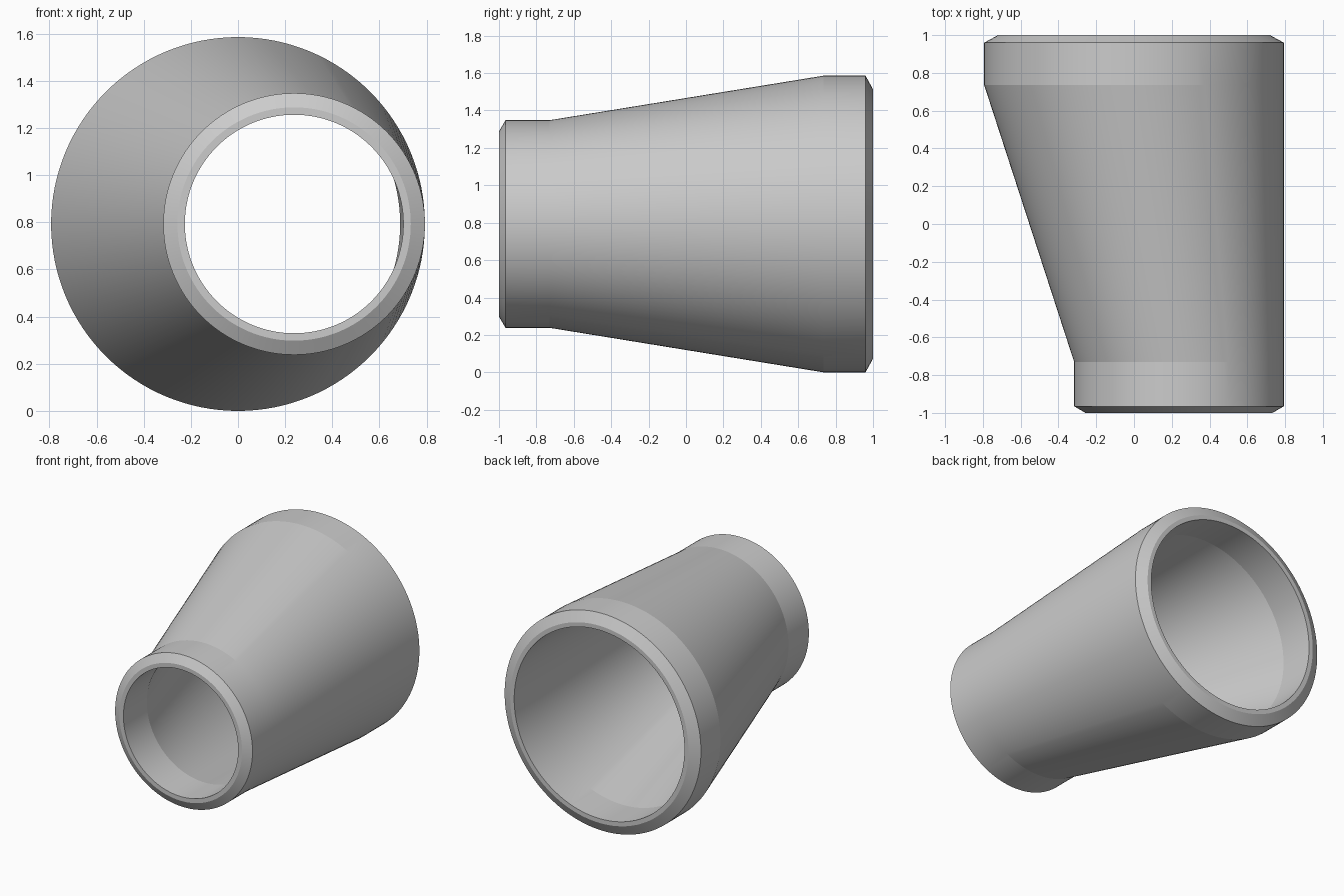
import bpy, bmesh, math

if "Cube" in bpy.data.objects:
    bpy.data.objects.remove(bpy.data.objects["Cube"])

SIDES = 128
ZC = 0.793          # height of the pipe axis
OFF = 0.238         # sideways offset of the small end

# Closed cross-section: (y, radius, x centre), outside then back along the bore
rings = [
    (-1.0, 0.495, OFF), (-0.965, 0.555, OFF), (-0.73, 0.555, OFF),
    (0.735, 0.793, 0.0), (0.96, 0.793, 0.0), (1.0, 0.72, 0.0),
    (1.0, 0.688, 0.0), (0.735, 0.688, 0.0),
    (-0.73, 0.4635, OFF), (-1.0, 0.4635, OFF),
]

# Eccentric reducer body: loft the rings into a closed shell
bm = bmesh.new()
loops = []
for y, r, cx in rings:
    loops.append([bm.verts.new((cx + r * math.cos(a), y, ZC + r * math.sin(a)))
                  for a in (2 * math.pi * i / SIDES for i in range(SIDES))])
for k, a in enumerate(loops):
    b = loops[(k + 1) % len(loops)]
    for i in range(SIDES):
        j = (i + 1) % SIDES
        bm.faces.new((a[i], a[j], b[j], b[i]))
bmesh.ops.recalc_face_normals(bm, faces=bm.faces)

mesh = bpy.data.meshes.new("eccentric_reducer")
bm.to_mesh(mesh)
bm.free()
reducer = bpy.data.objects.new("eccentric_reducer", mesh)
bpy.context.collection.objects.link(reducer)

# Smooth round walls, crisp bevels and breaks
bpy.context.view_layer.objects.active = reducer
reducer.select_set(True)
bpy.ops.object.shade_smooth_by_angle(angle=math.radians(5))
